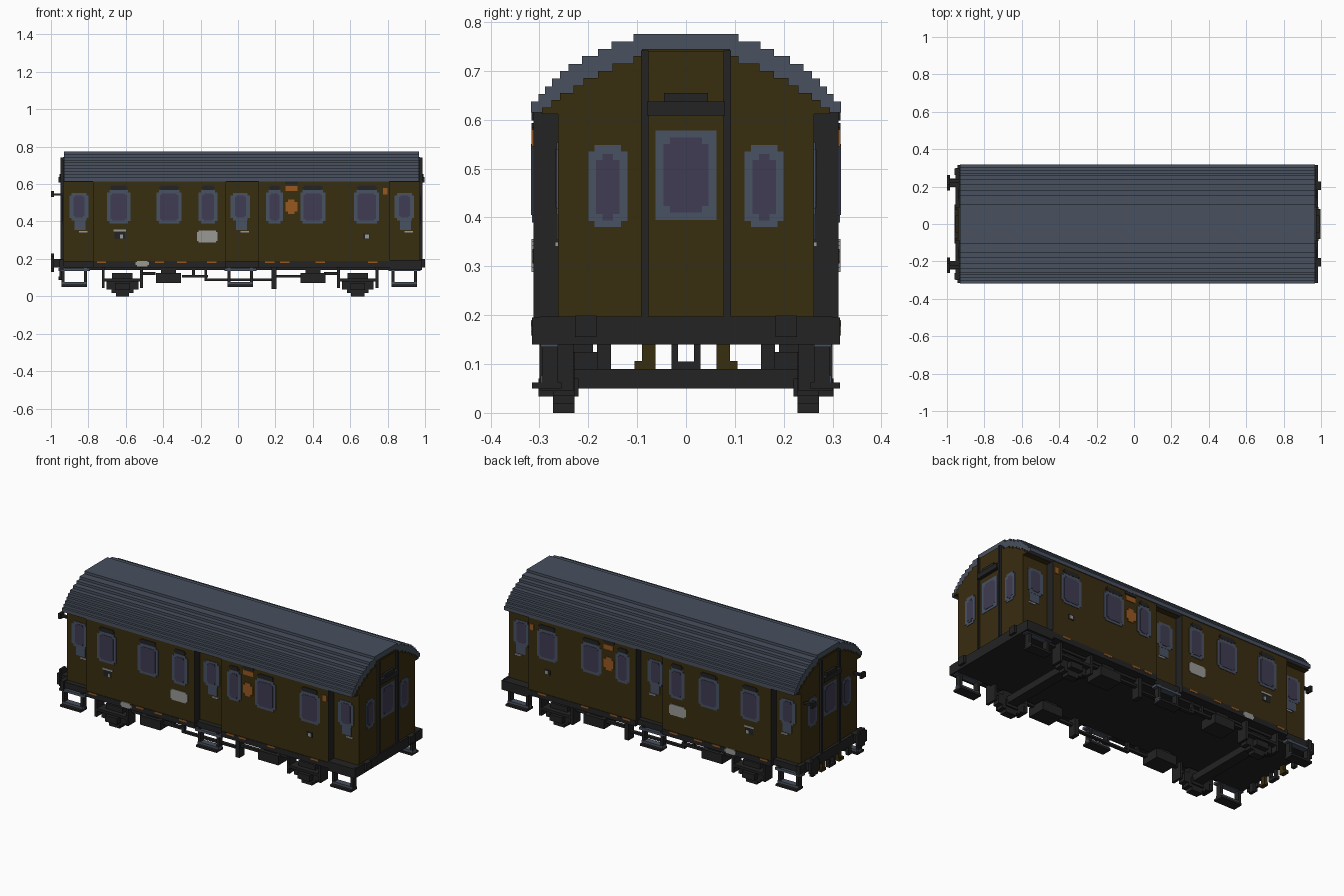
import bpy, bmesh

cube = bpy.data.objects.get("Cube")
if cube:
    bpy.data.objects.remove(cube, do_unlink=True)


def material(name, rgb):
    lin = [((c / 255 + 0.055) / 1.055) ** 2.4 for c in rgb] + [1]
    m = bpy.data.materials.new(name)
    m.diffuse_color = lin
    m.use_nodes = True
    b = m.node_tree.nodes["Principled BSDF"]
    b.inputs["Base Color"].default_value = lin
    b.inputs["Roughness"].default_value = 0.9
    return m


BROWN = material("olive brown", (57, 45, 16))
BLACK = material("black", (35, 35, 35))
ROOF = material("slate grey", (72, 80, 94))
FRAME = material("window grey", (72, 82, 100))
GLASS = material("purple glass", (63, 60, 82))
ORANGE = material("orange", (152, 88, 32))
WHITE = material("pale grey", (152, 152, 149))


def prisms(name, items, mat, axis="y", mirror=False):
    """Extrude (outline, start, end) items along an axis; mirror copies them to -y."""
    bm = bmesh.new()
    for pts, a, b in items:
        for s in ((1, -1) if mirror else (1,)):
            rings = []
            for d in (a, b):
                rings.append([bm.verts.new((d, p * s, z) if axis == "x" else (p, d * s, z))
                              for p, z in pts])
            bm.faces.new(rings[0])
            bm.faces.new(rings[1][::-1])
            n = len(pts)
            for i in range(n):
                j = (i + 1) % n
                bm.faces.new((rings[0][i], rings[1][i], rings[1][j], rings[0][j]))
    bmesh.ops.recalc_face_normals(bm, faces=bm.faces)
    me = bpy.data.meshes.new(name)
    bm.to_mesh(me)
    bm.free()
    me.materials.append(mat)
    ob = bpy.data.objects.new(name, me)
    bpy.context.collection.objects.link(ob)
    return ob


def rect(u0, u1, z0, z1):
    return [(u0, z0), (u1, z0), (u1, z1), (u0, z1)]


def notched(u0, u1, z0, z1, c=0.013):
    """Rectangle with a square step cut from each corner."""
    return [(u0 + c, z0), (u1 - c, z0), (u1 - c, z0 + c), (u1, z0 + c), (u1, z1 - c),
            (u1 - c, z1 - c), (u1 - c, z1), (u0 + c, z1), (u0 + c, z1 - c), (u0, z1 - c),
            (u0, z0 + c), (u0 + c, z0 + c)]


def boxes(name, blocks, mat, mirror=False):
    """Blocks are (x0, x1, y0, y1, z0, z1)."""
    return prisms(name, [(rect(x0, x1, z0, z1), y0, y1) for x0, x1, y0, y1, z0, z1 in blocks],
                  mat, "y", mirror)


def stair(steps, base):
    """Symmetric stepped arch from (half width, top) pairs listed top down."""
    half = []
    for i, (w, z) in enumerate(steps):
        half.append((w, z))
        half.append((w, steps[i + 1][1] if i + 1 < len(steps) else base))
    return half + [(-w, z) for w, z in reversed(half)]


# Roof and arched body core
roof_steps = [(0.107, 0.775), (0.152, 0.76), (0.18, 0.745), (0.213, 0.73), (0.24, 0.714),
              (0.258, 0.70), (0.274, 0.684), (0.289, 0.668), (0.302, 0.653), (0.317, 0.637)]
wall_steps = [(0.09, 0.745), (0.107, 0.73), (0.15, 0.715), (0.18, 0.70), (0.21, 0.685),
              (0.23, 0.67), (0.258, 0.655), (0.275, 0.64), (0.295, 0.625)]
prisms("roof", [(stair(roof_steps, 0.615), -0.93, 0.967)], ROOF, "x")
prisms("end_gables", [(stair(wall_steps, 0.612), -0.936, 0.973)], BROWN, "x")
boxes("body_core", [(-0.936, 0.973, -0.262, 0.262, 0.19, 0.613)], BROWN)

# Full-width side walls between the recessed doors, black on their end faces
WALL = 0.312
walls = boxes("side_walls", [(x0, x1, 0.25, WALL, 0.185, 0.616)
                             for x0, x1 in ((-0.775, -0.065), (0.11, 0.81))], BROWN, True)
walls.data.materials.append(BLACK)
for f in walls.data.polygons:
    if abs(f.normal.x) > 0.9:
        f.material_index = 1

# Black underframe
boxes("underframe", [(-0.94, 0.975, -0.262, 0.262, 0.14, 0.195)], BLACK)
boxes("sole_bars", [(-0.775, -0.065, 0.25, 0.315, 0.155, 0.188), (0.11, 0.81, 0.25, 0.315, 0.155, 0.188),
                    (-0.95, -0.775, 0.25, 0.29, 0.155, 0.19), (0.81, 0.985, 0.25, 0.315, 0.14, 0.195),
                    (-0.065, 0.11, 0.25, 0.29, 0.155, 0.19)], BLACK, True)
boxes("end_beams", [(0.97, 0.985, -0.3, 0.3, 0.14, 0.197), (-0.955, -0.93, -0.3, 0.3, 0.14, 0.197)], BLACK)

# Side windows: frame, pane and dark hood
frames, panes, hoods = [], [], []
for x, w in ((-0.638, 0.062), (-0.368, 0.067), (-0.16, 0.05), (0.195, 0.045), (0.40, 0.067), (0.688, 0.067)):
    frames.append((notched(x - w, x + w, 0.39, 0.567), WALL - 0.01, WALL + 0.003))
    panes.append((notched(x - w + 0.018, x + w - 0.018, 0.405, 0.55, 0.009), WALL - 0.01, WALL + 0.005))
    hoods.append((notched(x - w + 0.012, x + w - 0.012, 0.567, 0.593, 0.009), WALL - 0.01, WALL + 0.004))

# Recessed door windows with a tapered lower panel and pale handle
DOOR = 0.262
handles = []
for x in (-0.85, 0.013, 0.89):
    frames.append((notched(x - 0.052, x + 0.052, 0.405, 0.553), DOOR - 0.01, DOOR + 0.003))
    frames.append((rect(x - 0.025, x + 0.035, 0.355, 0.41), DOOR - 0.01, DOOR + 0.002))
    panes.append((notched(x - 0.03, x + 0.03, 0.42, 0.54, 0.009), DOOR - 0.01, DOOR + 0.005))
    handles.append((rect(x, x + 0.045, 0.34, 0.35), DOOR - 0.01, DOOR + 0.006))
prisms("side_window_frames", frames, FRAME, "y", True)
prisms("side_window_panes", panes, GLASS, "y", True)
prisms("window_hoods", hoods, BLACK, "y", True)
prisms("door_handles", handles, WHITE, "y", True)

# Painted side signs
OUT = (WALL - 0.01, WALL + 0.004)
signs = [(notched(0.253, 0.317, 0.44, 0.518, 0.014), *OUT), (rect(0.255, 0.318, 0.562, 0.59), *OUT),
         (rect(0.775, 0.80, 0.545, 0.58), *OUT)]
signs += [(rect(x - 0.025, x + 0.025, 0.177, 0.187), 0.30, 0.3165)
          for x in (-0.73, -0.42, -0.30, -0.14, 0.17, 0.25, 0.44, 0.72)]
prisms("orange_signs", signs, ORANGE, "y", True)
prisms("pale_plates", [(notched(-0.22, -0.11, 0.288, 0.352, 0.008), *OUT),
                       (notched(-0.547, -0.475, 0.158, 0.19, 0.008), 0.30, 0.317),
                       (rect(-0.665, -0.60, 0.346, 0.356), *OUT),
                       (rect(-0.63, -0.615, 0.31, 0.33), *OUT),
                       (rect(0.68, 0.70, 0.31, 0.33), *OUT)], WHITE, "y", True)
prisms("dark_plates", [(rect(-0.66, -0.605, 0.306, 0.345), WALL - 0.01, WALL + 0.002),
                       (rect(0.668, 0.705, 0.306, 0.335), WALL - 0.01, WALL + 0.002),
                       (rect(0.25, 0.322, 0.598, 0.618), WALL - 0.01, WALL + 0.004)], BLACK, "y", True)

# End walls: windows, door, pillars and canopy at both ends
for label, x, s in (("left", 0.973, 1), ("right", -0.936, -1)):
    prisms(label + "_end_door", [(rect(-0.078, 0.078, 0.195, 0.74), x, x + s * 0.004)], BROWN, "x")
    prisms(label + "_end_pillars", [(rect(0.077, 0.092, 0.195, 0.742), x - s * 0.01, x + s * 0.014)],
           BLACK, "x", True)
    prisms(label + "_end_canopy", [(rect(-0.08, 0.08, 0.608, 0.637), x, x + s * 0.024),
                                   (rect(-0.045, 0.045, 0.637, 0.655), x, x + s * 0.018)], BLACK, "x")
    prisms(label + "_end_window_frames", [(notched(0.12, 0.2, 0.38, 0.548), x - s * 0.01, x + s * 0.003)],
           FRAME, "x", True)
    prisms(label + "_end_window_panes", [(notched(0.136, 0.184, 0.394, 0.53), x - s * 0.01, x + s * 0.005)],
           GLASS, "x", True)
    prisms(label + "_end_door_frame", [(rect(-0.062, 0.062, 0.395, 0.578), x, x + s * 0.006)], FRAME, "x")
    prisms(label + "_end_door_pane", [(notched(-0.046, 0.046, 0.41, 0.563), x, x + s * 0.008)], GLASS, "x")

# Buffers, lamps and hanging hoses
boxes("left_buffers", [(0.97, 1.0, 0.183, 0.227, 0.155, 0.199)], BLACK, True)
prisms("right_buffer_heads", [(notched(0.178, 0.262, 0.13, 0.23, 0.018), -1.0, -0.985)], BLACK, "x", True)
boxes("right_buffer_shafts", [(-0.985, -0.93, 0.198, 0.242, 0.155, 0.2)], BLACK, True)
boxes("right_lamps", [(-0.985, -0.93, 0.222, 0.24, 0.538, 0.55), (-1.0, -0.985, 0.212, 0.25, 0.53, 0.562)],
      BLACK, True)
boxes("hoses", [(-0.955, -0.935, 0.153, 0.182, 0.09, 0.15), (-0.955, -0.935, 0.016, 0.03, 0.09, 0.15),
                (-0.96, -0.935, -0.03, 0.03, 0.088, 0.105)], BLACK, True)
boxes("brown_hoses", [(-0.955, -0.935, 0.062, 0.09, 0.105, 0.15), (-0.96, -0.935, 0.062, 0.105, 0.09, 0.106)],
      BROWN, True)

# Axle assemblies: stepped axle boxes, springs, guards and cross axles
for label, x in (("right", -0.618), ("left", 0.64)):
    prisms(label + "_axle_boxes", [
        ([(x - 0.035, 0), (x + 0.035, 0), (x + 0.035, 0.018), (x + 0.058, 0.018), (x + 0.058, 0.035),
          (x + 0.085, 0.035), (x + 0.085, 0.095), (x + 0.055, 0.095), (x + 0.055, 0.125),
          (x - 0.055, 0.125), (x - 0.055, 0.095), (x - 0.085, 0.095), (x - 0.085, 0.035),
          (x - 0.058, 0.035), (x - 0.058, 0.018), (x - 0.035, 0.018)], 0.228, 0.272)], BLACK, "y", True)
    boxes(label + "_axle_guards", [(x - 0.11, x - 0.095, 0.23, 0.3, 0.045, 0.16),
                                   (x + 0.095, x + 0.11, 0.23, 0.3, 0.045, 0.16),
                                   (x - 0.11, x + 0.11, 0.23, 0.3, 0.08, 0.095),
                                   (x - 0.04, x + 0.04, 0.22, 0.302, 0.034, 0.07)], BLACK, True)
    boxes(label + "_axle", [(x - 0.03, x + 0.03, -0.24, 0.24, 0.05, 0.09)], BLACK)

# Equipment boxes, truss rods and brake hangers
boxes("equipment_boxes", [(x - 0.067, x + 0.067, 0.18, 0.29, 0.07, 0.125) for x in (-0.372, 0.40)]
      + [(x - 0.04, x + 0.04, 0.19, 0.27, 0.12, 0.16) for x in (-0.372, 0.40)], BLACK, True)
boxes("truss_rods", [(-0.52, -0.44, 0.25, 0.27, 0.115, 0.13), (-0.30, -0.16, 0.25, 0.27, 0.1, 0.115),
                     (-0.18, 0.2, 0.25, 0.27, 0.083, 0.095), (0.18, 0.34, 0.25, 0.27, 0.1, 0.115),
                     (0.46, 0.54, 0.25, 0.27, 0.115, 0.13), (0.18, 0.205, 0.23, 0.28, 0.04, 0.155),
                     (-0.18, -0.165, 0.25, 0.27, 0.083, 0.155), (-0.245, -0.23, 0.25, 0.27, 0.1, 0.155)],
      BLACK, True)

# Entry steps below the doors
hangers, treads = [], []
for x in (-0.875, 0.013, 0.89):
    hangers += [(x + d - 0.008, x + d + 0.008, 0.262, 0.295, 0.06, 0.16) for d in (-0.06, 0.06)]
    treads += [(x - 0.085, x + 0.085, 0.262, 0.298, 0.135, 0.15),
               (x - 0.068, x + 0.068, 0.262, 0.298, 0.06, 0.076)]
    hangers.append((x - 0.068, x + 0.068, 0.255, 0.315, 0.05, 0.062))
boxes("step_hangers", hangers, BLACK, True)
boxes("step_treads", treads, ROOF, True)
